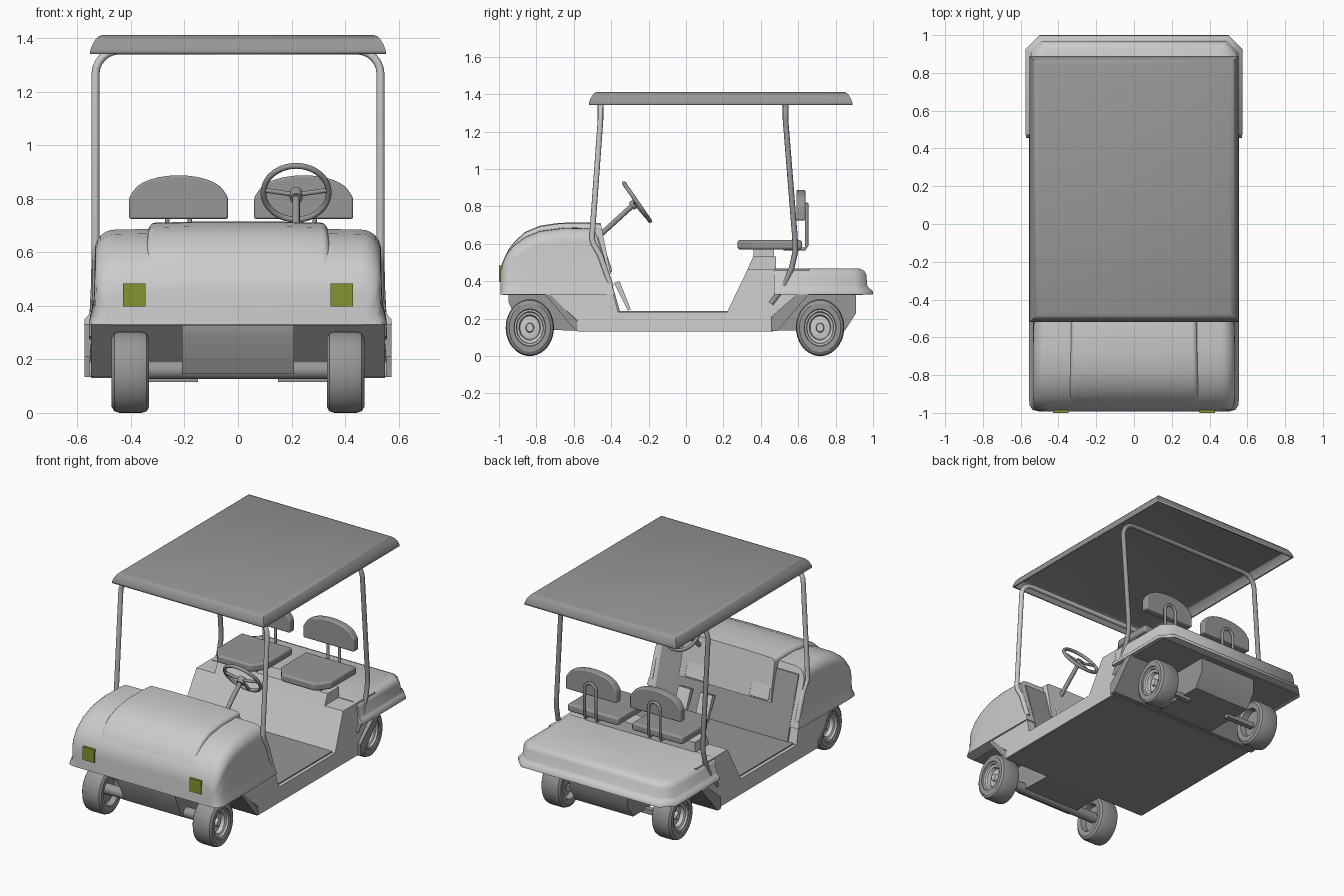
import bpy, bmesh
from math import sin, cos, pi, radians
from mathutils import Vector

if "Cube" in bpy.data.objects:
    bpy.data.objects.remove(bpy.data.objects["Cube"])


def finish(ob, angle=35, bevel=0):
    bpy.ops.object.select_all(action='DESELECT')
    bpy.context.view_layer.objects.active = ob
    ob.select_set(True)
    bpy.ops.object.shade_smooth_by_angle(angle=radians(angle))
    if bevel:
        m = ob.modifiers.new("edge", 'BEVEL')
        m.width, m.segments, m.limit_method = bevel, 3, 'ANGLE'
    return ob


def loft(name, rings, angle=35, bevel=0, caps=(True, True)):
    """Skin a list of closed rings of points."""
    bm = bmesh.new()
    vs = [[bm.verts.new(p) for p in r] for r in rings]
    for a, b in zip(vs, vs[1:]):
        for i in range(len(a)):
            j = (i + 1) % len(a)
            bm.faces.new((a[i], a[j], b[j], b[i]))
    for ring, cap in ((vs[0], caps[0]), (vs[-1], caps[1])):
        if cap:
            bm.faces.new(ring)
    bmesh.ops.recalc_face_normals(bm, faces=bm.faces)
    me = bpy.data.meshes.new(name)
    bm.to_mesh(me)
    bm.free()
    ob = bpy.data.objects.new(name, me)
    bpy.context.collection.objects.link(ob)
    return finish(ob, angle, bevel)


def side_slab(name, prof, xfun, bevel=0):
    """Side profile (y, z) spanned across x, half-width depending on z."""
    return loft(name, [[(s * xfun(z), y, z) for y, z in prof] for s in (-1, 1)], bevel=bevel)


def box(name, lo, hi, bevel=0):
    (a, b, c), (d, e, f) = lo, hi
    return loft(name, [[(a, b, z), (d, b, z), (d, e, z), (a, e, z)] for z in (c, f)], bevel=bevel)


def tube(name, pts, r, cyclic=False, n=12):
    """Round bar swept along a path."""
    pts = [Vector(p) for p in pts]
    rings, ref = [], None
    for i, p in enumerate(pts):
        a = pts[i - 1] if i or cyclic else p
        b = pts[(i + 1) % len(pts)] if i < len(pts) - 1 or cyclic else p
        t = (b - a).normalized()
        ref = ref or t.orthogonal()
        ref = (ref - ref.dot(t) * t).normalized()
        w = t.cross(ref)
        rings.append([p + r * (cos(2 * pi * k / n) * ref + sin(2 * pi * k / n) * w) for k in range(n)])
    if cyclic:
        rings.append(rings[0])
    return loft(name, rings, angle=50, caps=(not cyclic, not cyclic))


def cowl(name, stations, z0, r, flare, shear):
    """Rounded hood: stations of (y, half-width, top z), sheared back end."""
    rings = []
    for k, (y, w, zt) in enumerate(stations):
        zs = zt - r
        half = [(w + flare, z0), (w + flare * .8, z0 + (zs - z0) * .12),
                (w + flare * .15, z0 + (zs - z0) * .35)]
        half += [(w - r + r * cos(a * pi / 12), zs + r * sin(a * pi / 12)) for a in range(7)]
        half.append((w * .45, zt + .004))
        ring = half + [(-x, z) for x, z in reversed(half)]
        sh = shear if k == len(stations) - 1 else 0
        rings.append([(x, y + (zt - z) * sh, z) for x, z in ring])
    return loft(name, rings, angle=40)


# Front cowl and raised centre hood
cowl("front_cowl", [(-.992, .485, .45), (-.984, .515, .49), (-.96, .53, .545), (-.92, .535, .592),
                    (-.86, .535, .636), (-.78, .535, .668), (-.65, .535, .685), (-.49, .53, .682)],
     .33, .075, .022, .31)
cowl("centre_hood", [(-.972, .32, .515), (-.95, .338, .565), (-.915, .34, .61), (-.86, .34, .66),
                     (-.78, .337, .693), (-.68, .335, .708), (-.55, .333, .711), (-.455, .33, .706)],
     .44, .025, .006, .2)

# Lower body: sills, floor and seat box in one profile
side_slab("lower_body", [(-.74, .335), (-.58, .19), (-.58, .135), (.47, .135), (.47, .2), (.63, .335),
                         (.66, .465), (.33, .465), (.22, .235), (-.362, .235), (-.39, .335)],
          lambda z: .555 - .08 * max(0, z - .2))
side_slab("seat_riser", [(.325, .455), (.36, .533), (.48, .533), (.48, .455)], lambda z: .40)

# Dark trim: floor, inner front panel, underside and wheel-well liners
box("dark_floor", (-.53, -.36, .23), (.53, .222, .242))
side_slab("dark_front_panel", [(-.49, .64), (-.470, .64), (-.352, .237), (-.40, .237)], lambda z: .49)
box("dark_underside", (-.55, -.578, .131), (.55, .468, .137))
box("dark_cowl_underside", (-.48, -.98, .326), (.48, -.7, .335))
box("dark_deck_underside", (-.55, .6, .326), (.55, .945, .335))
side_slab("dark_front_liner", [(-.59, .135), (-.575, .135), (-.575, .18), (-.73, .332), (-.755, .332)],
          lambda z: .55)
side_slab("dark_rear_liner", [(.455, .135), (.455, .21), (.60, .335), (.66, .335), (.49, .135)],
          lambda z: .573)
side_slab("dark_front_tunnel", [(-.95, .332), (-.95, .29), (-.88, .145), (-.57, .135), (-.57, .2), (-.72, .332)],
          lambda z: .21)
side_slab("dark_rear_tunnel", [(.46, .136), (.85, .136), (.91, .23), (.91, .332), (.6, .332)], lambda z: .21)

# Rear deck with a flared lip and chamfered corners
deck = []
for z, w, ye, c in [(.33, .575, 1, .075), (.35, .574, .998, .075), (.362, .562, .98, .07), (.378, .552, .968, .06),
                    (.435, .545, .965, .06), (.456, .535, .953, .06), (.469, .51, .925, .055)]:
    deck.append([(-w, .47, z), (w, .47, z), (w, ye - c, z), (w - c, ye, z), (c - w, ye, z), (-w, ye - c, z)])
loft("rear_deck", deck, angle=55)

# Roof: open shell with rolled edge
roof = []
for z, i in [(1.342, 0), (1.355, .001), (1.375, .008), (1.394, .019), (1.406, .03), (1.412, .045)]:
    x, f, b = .553 - i, -.52 + i, .89 - i
    roof.append([(-x, f, z), (x, f, z), (x, b, z), (-x, b, z)])
m = loft("dark_roof", roof, caps=(False, True)).modifiers.new("shell", 'SOLIDIFY')
m.thickness, m.offset = .01, -1


# Roof hoops: down-leg points plus a rounded shoulder, mirrored in x
def hoop(name, legs, ytop):
    half = legs + [(.533 - .09 * (1 - cos(a)), ytop, 1.265 + .09 * sin(a))
                   for a in [k * pi / 12 for k in range(7)]]
    tube(name, half + [(-x, y, z) for x, y, z in reversed(half)], .015)


hoop("front_hoop", [(.53, -.40, .37), (.53, -.46, .54), (.533, -.495, .60), (.533, -.503, .63)], -.457)
hoop("dark_rear_hoop", [(.542, .455, .28), (.54, .52, .37), (.535, .565, .47), (.533, .585, .56),
                        (.533, .582, .64)], .532)

# Wheels: lathe profiles of (radius, x offset), slightly flattened along y
RIM = [(.004, .045), (.022, .045), (.026, .025), (.062, .022), (.068, .045), (.082, .05), (.086, .062),
       (.096, .062)]
TYRE = [(.096, .062), (.1, .069), (.13, .07), (.146, .06), (.152, .042), (.152, -.042), (.146, -.06),
        (.13, -.07), (.095, -.066), (.088, -.03), (.004, -.03)]
for label, yc in (("front", -.835), ("rear", .717)):
    for side, s in (("left", -1), ("right", 1)):
        for part, prof in (("rim", RIM), ("dark_tyre", TYRE)):
            ob = loft(f"{part}_{label}_{side}",
                      [[(o, .85 * r * cos(k * pi / 20), r * sin(k * pi / 20)) for k in range(40)]
                       for r, o in prof], angle=30, caps=(part == "rim", part != "rim"))
            bm = bmesh.new()
            bm.from_mesh(ob.data)
            if sum(f.normal.x * f.calc_area() * (1 if part == "rim" else f.calc_center_median().x)
                   for f in bm.faces) < 0:
                bmesh.ops.reverse_faces(bm, faces=bm.faces)
            bm.to_mesh(ob.data)
            bm.free()
            ob.location = (s * .402, yc, .152)
            ob.rotation_euler.z = 0 if s > 0 else pi
tube("dark_front_axle", [(-.38, -.835, .16), (.38, -.835, .16)], .035)
for s in (-1, 1):
    x0, x1 = sorted((s * .15, s * .36))
    box("dark_rear_axle", (x0, .70, .115), (x1, .735, .147))

# Seats: cushion, arched backrest and U-shaped bracket
for side, cx in (("left", -.222), ("right", .245)):
    outline = [(-.185, .62), (-.185, .36), (-.12, .275), (.12, .275), (.185, .36), (.185, .62)]
    loft(f"dark_seat_cushion_{side}", [[(cx + x, y, z) for x, y in outline] for z in (.57, .62)], bevel=.012)
    arch = [(-.185, .725), (.185, .725), (.185, .805)]
    arch += [(.172 * cos(a), .815 + .073 * sin(a)) for a in [k * pi / 14 for k in range(1, 14)]]
    arch += [(-.185, .805)]
    loft(f"dark_seat_back_{side}", [[(cx + x, y, z) for x, z in arch] for y in (.59, .638)], bevel=.008)
    u = [(cx - .042, .52, .572), (cx - .042, .635, .572), (cx - .042, .645, .59)]
    u += [(cx - .042 * cos(a), .645, .77 + .042 * sin(a)) for a in [k * pi / 8 for k in range(9)]]
    u += [(cx + .042, .645, .59), (cx + .042, .635, .572), (cx + .042, .52, .572)]
    tube(f"dark_seat_bracket_{side}", u, .009)
    box(f"seat_mount_{side}", (cx - .1, .36, .53), (cx + .1, .47, .572))

# Steering wheel, spokes and column
c = Vector((.217, -.262, .823))
u, v = Vector((1, 0, 0)), Vector((0, -.568, .823))
tube("dark_steering_rim", [c + .122 * (cos(k * pi / 20) * u + sin(k * pi / 20) * v) for k in range(40)], .011, True)
hub = c + Vector((0, -.012, -.008))
for a in (0.1, pi - .1, -pi / 2):
    tube("dark_steering_spoke", [hub, c + .12 * (cos(a) * u + sin(a) * v)], .009)
tube("dark_steering_hub", [hub - Vector((0, .018, .014)), hub + Vector((0, .014, .01))], .024)
tube("dark_steering_column", [(.217, -.50, .61), hub], .014)

# Pedals on the sloping front panel, and dashboard pockets
for x in (.1, .26):
    side_slab("pedal", [(-.385, .39), (-.355, .40), (-.295, .25), (-.31, .242)], lambda z: .045).location.x = x
for x in (-.25, .217):
    side_slab("dash_pocket", [(-.49, .61), (-.445, .61), (-.392, .45), (-.45, .45)], lambda z: .07,
              bevel=.008).location.x = x

# Headlights, then dark grey for the trim parts
def material(name, colour):
    mat = bpy.data.materials.new(name)
    mat.diffuse_color = (*colour, 1)
    mat.use_nodes = True
    mat.node_tree.nodes["Principled BSDF"].inputs["Base Color"].default_value = mat.diffuse_color
    return mat


olive, dark = material("olive_lens", (.22, .30, .03)), material("dark_grey", (.31, .31, .31))
for side, x in (("left", -.388), ("right", .388)):
    box(f"{side}_headlight", (x - .042, -1, .397), (x + .042, -.95, .483)).data.materials.append(olive)
for ob in bpy.data.objects:
    if ob.name.startswith("dark_"):
        ob.data.materials.append(dark)
